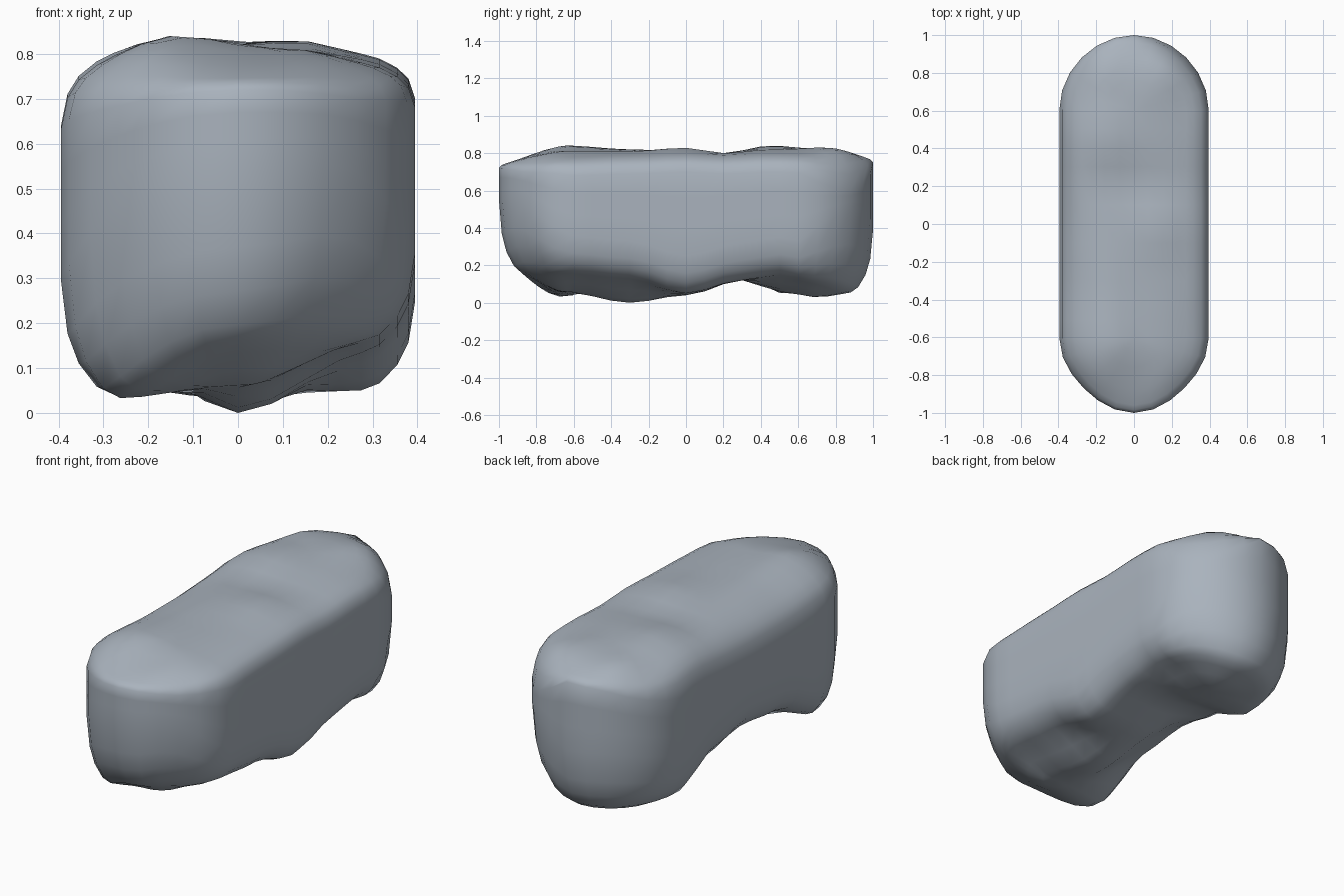
import bpy, bmesh
from math import pi, sin, cos, sqrt

cube = bpy.data.objects.get("Cube")
if cube:
    bpy.data.objects.remove(cube)

RADIUS, SPINE = 0.395, 0.605

# Heights along the length (y, then values at the lanes in x)
UNDER_LANES = (-0.3, 0, 0.3)
UNDERSIDE = [
    (-0.93, (0.12, 0.17, 0.24)),
    (-0.66, (0.03, 0.06, 0.16)),
    (-0.3, (0.17, 0.0, 0.13)),
    (0.0, (0.2, 0.04, 0.05)),
    (0.3, (0.15, 0.12, 0.12)),
    (0.5, (0.05, 0.06, 0.15)),
    (0.7, (0.06, 0.03, 0.12)),
    (0.95, (0.07, 0.06, 0.1)),
]
TOP_LANES = (-0.32, -0.15, 0.13, 0.3)
TOPSIDE = [
    (-0.98, (0.75, 0.76, 0.76, 0.75)),
    (-0.63, (0.79, 0.84, 0.81, 0.78)),
    (-0.3, (0.77, 0.82, 0.81, 0.79)),
    (0.0, (0.77, 0.81, 0.83, 0.8)),
    (0.2, (0.78, 0.8, 0.8, 0.79)),
    (0.45, (0.80, 0.84, 0.82, 0.8)),
    (0.75, (0.77, 0.82, 0.83, 0.79)),
    (0.98, (0.77, 0.79, 0.79, 0.77)),
]


def blend(keys, values, t):
    """Smooth interpolation between keyed values."""
    t = min(max(t, keys[0]), keys[-1])
    for k0, k1, a, b in zip(keys, keys[1:], values, values[1:]):
        if t <= k1:
            f = (t - k0) / (k1 - k0)
            return a + (b - a) * f * f * (3 - 2 * f)


def height(lanes, table, x, y):
    ys = [row[0] for row in table]
    across = [blend(ys, [row[1][i] for row in table], y) for i in range(len(lanes))]
    return blend(lanes, across, x)


def outline(inset):
    """Long rounded outline with a slightly pointed front, shrunk by the inset."""
    r = RADIUS - inset
    pts = []
    for side, pinch in ((1, 0.01), (-1, 0.05)):
        for i in range(13):
            a = pi * i / 12
            s = r * (1 - pinch * sin(2 * a) ** 2)
            pts.append((side * s * cos(a), side * (SPINE + s * sin(a))))
        for i in range(1, 12):
            pts.append((-side * r, side * SPINE * (1 - i / 6)))
    return pts


def edge_drop(inset, width):
    """Quarter-round falloff towards the rim, from 0 to 1."""
    f = max(0, 1 - inset / width)
    return 1 - sqrt(1 - f * f)


def end_amount(y):
    """0 along the straight sides, rising to 1 at the tips."""
    return max(0, abs(y) - SPINE) / RADIUS


def back_corner(x, y):
    """Extra rounding at the left back corner."""
    return 0.25 * max(0, x) / RADIUS * end_amount(max(0, y))


def underside(x, y, inset):
    rim = 0.23 - 0.03 * x / RADIUS + (0.15 if y < 0 else 0.1) * end_amount(y)
    rim += back_corner(x, y)
    return height(UNDER_LANES, UNDERSIDE, x, y) + rim * edge_drop(inset, 0.13)


def topside(x, y, inset):
    rim = (0.13 - 0.03 * x / RADIUS) * (1 - 0.7 * end_amount(y))
    rim += back_corner(x, y)
    return height(TOP_LANES, TOPSIDE, x, y) - rim * edge_drop(inset, 0.14)


# Rings run from the underside, up the wall and over the top
insets = [RADIUS, 0.32, 0.24, 0.17, 0.12, 0.08, 0.04, 0.015, 0]
bm = bmesh.new()
rings = []
for d in insets:
    rings.append([bm.verts.new((x, y, underside(x, y, d))) for x, y in outline(d)])
for f in (0.35, 0.7):
    rings.append([bm.verts.new((x, y, underside(x, y, 0) * (1 - f) + topside(x, y, 0) * f))
                  for x, y in outline(0)])
for d in reversed(insets):
    rings.append([bm.verts.new((x, y, topside(x, y, d))) for x, y in outline(d)])

for low, high in zip(rings, rings[1:]):
    for i in range(len(low)):
        j = (i + 1) % len(low)
        bm.faces.new((low[i], low[j], high[j], high[i]))

# Close the underside and top along the centre line
bmesh.ops.remove_doubles(bm, verts=bm.verts, dist=0.0005)
bmesh.ops.recalc_face_normals(bm, faces=bm.faces)
low = min(v.co.z for v in bm.verts)
for v in bm.verts:
    v.co.z -= low

mesh = bpy.data.meshes.new("boulder")
bm.to_mesh(mesh)
bm.free()
mesh.shade_smooth()
boulder = bpy.data.objects.new("boulder", mesh)
bpy.context.collection.objects.link(boulder)

# Stone colour
stone = bpy.data.materials.new("blue_grey_stone")
stone.use_nodes = True
colour = (0.40, 0.45, 0.51, 1)
stone.diffuse_color = colour
stone.node_tree.nodes["Principled BSDF"].inputs["Base Color"].default_value = colour
mesh.materials.append(stone)
